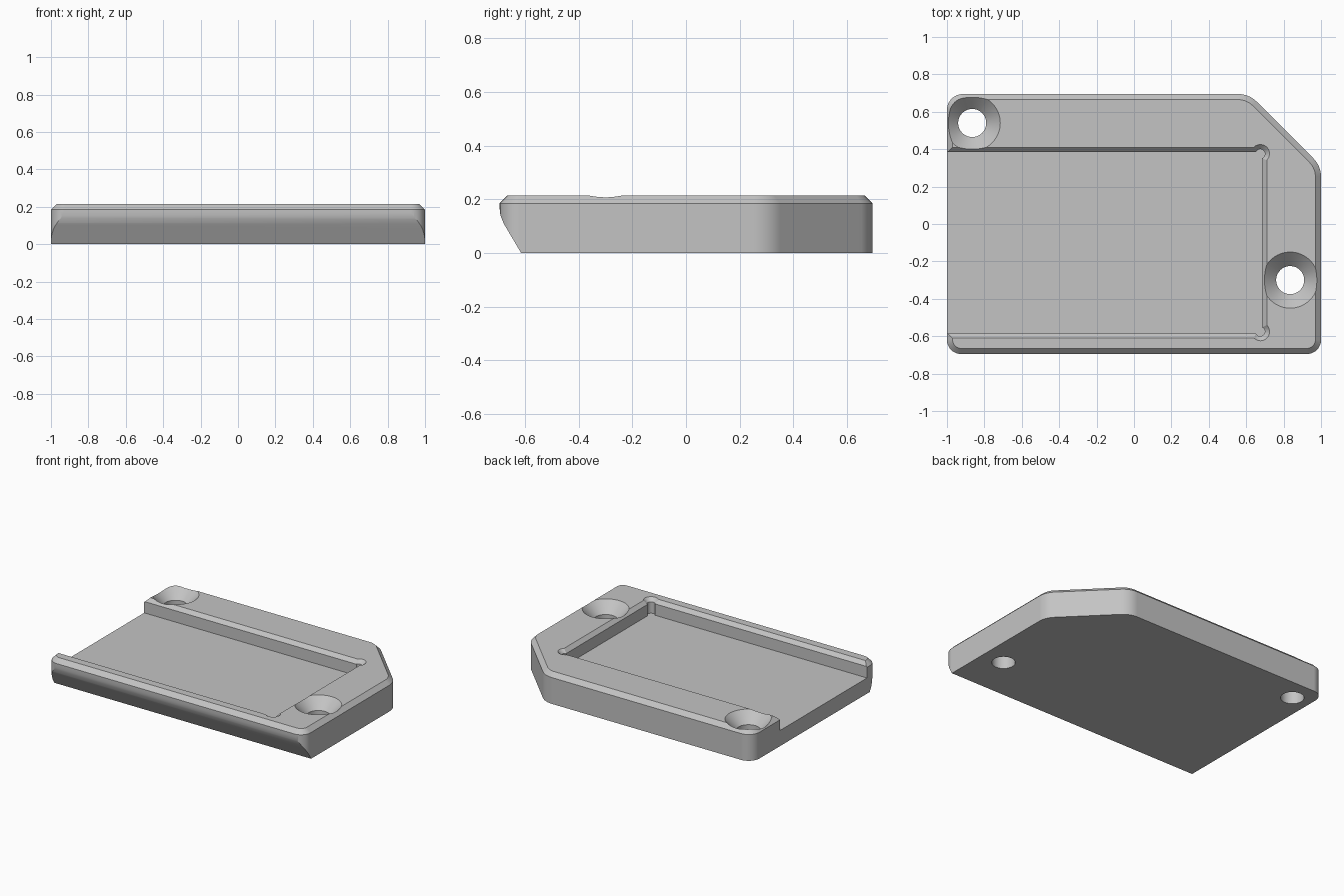
import bpy, bmesh, math
from mathutils import Vector

default = bpy.data.objects.get("Cube")
if default:
    bpy.data.objects.remove(default, do_unlink=True)

TOP, FLOOR, CHAMFER = 0.215, 0.11, 0.03

grey = bpy.data.materials.new("plain grey")
grey.use_nodes = True
colour = (0.55, 0.55, 0.55, 1)
grey.diffuse_color = colour
grey.node_tree.nodes["Principled BSDF"].inputs["Base Color"].default_value = colour


def rounded(corners, inset=0.0, steps=8):
    """Counter-clockwise outline with filleted corners, moved inwards by inset."""
    pts = []
    for i, (x, y, r) in enumerate(corners):
        p = Vector((x, y))
        a = (p - Vector(corners[i - 1][:2])).normalized()
        b = (Vector(corners[(i + 1) % len(corners)][:2]) - p).normalized()
        n1, n2 = Vector((-a.y, a.x)), Vector((-b.y, b.x))
        mitre = (n1 + n2) / (1 + n1.dot(n2))
        centre, radius = p + mitre * r, r - inset
        start, turn = math.atan2(-n1.y, -n1.x), math.acos(n1.dot(n2))
        for k in range(steps + 1):
            t = start + turn * k / steps
            pts.append(centre + radius * Vector((math.cos(t), math.sin(t))))
    return pts


def circle(x, y, r, n=64):
    return [(x + r * math.cos(math.tau * k / n), y + r * math.sin(math.tau * k / n))
            for k in range(n)]


def stack(name, layers):
    """Closed solid through (z, outline) layers with matching point counts."""
    bm = bmesh.new()
    rings = [[bm.verts.new((p[0], p[1], z)) for p in pts] for z, pts in layers]
    for low, high in zip(rings, rings[1:]):
        for i in range(len(low)):
            bm.faces.new((low[i - 1], low[i], high[i], high[i - 1]))
    bm.faces.new(rings[0][::-1])
    bm.faces.new(rings[-1])
    bmesh.ops.recalc_face_normals(bm, faces=bm.faces)
    mesh = bpy.data.meshes.new(name)
    bm.to_mesh(mesh)
    bm.free()
    mesh.materials.append(grey)
    ob = bpy.data.objects.new(name, mesh)
    bpy.context.collection.objects.link(ob)
    return ob


# Plate with a clipped back corner and a chamfered top rim
corners = [(-1, -0.695, 0.075), (1, -0.695, 0.075), (1, 0.31, 0.14),
           (0.615, 0.695, 0.14), (-1, 0.695, 0.085)]
plate = stack("mounting_plate", [(0, rounded(corners)), (TOP - CHAMFER, rounded(corners)),
                                 (TOP, rounded(corners, CHAMFER))])

# Sloping undercut along the front, softened at the knee
bm = bmesh.new()
bm.from_mesh(plate.data)
knee = [(-0.615, 0), (-0.68, 0.11), (-0.692, 0.14), (-0.695, 0.165)]
for (y0, z0), (y1, z1) in zip(knee, knee[1:]):
    cut = bmesh.ops.bisect_plane(bm, geom=bm.verts[:] + bm.edges[:] + bm.faces[:],
                                 plane_co=(0, y0, z0), plane_no=(0, z0 - z1, y1 - y0),
                                 clear_outer=True)
    bmesh.ops.holes_fill(bm, edges=[e for e in bm.edges if e.is_boundary], sides=0)
bmesh.ops.recalc_face_normals(bm, faces=bm.faces)
bm.to_mesh(plate.data)
bm.free()


# Pocket open to one end, with round corner reliefs
def pocket_outline(o, steps=16):
    gap, r = 0.01 + o, 0.025 + o
    first, last = -math.acos(gap / r), math.pi - math.asin(gap / r)
    arc = []
    for k in range(steps + 1):
        t = first + (last - first) * k / steps
        arc.append((0.675 + r * math.cos(t), 0.475 + r * math.sin(t)))
    half = arc + [(-1.2, 0.485 + o)]
    mirrored = [(x, -y) for x, y in reversed(half)]
    return [(x, y - 0.1) for x, y in half + mirrored]


edge = 0.025
cutters = [stack("pocket_cutter", [(FLOOR, pocket_outline(0)),
                                   (TOP - edge, pocket_outline(0)),
                                   (TOP + edge, pocket_outline(2 * edge))])]

# Countersunk screw holes
for x, y in [(-0.865, 0.54), (0.835, -0.3)]:
    cutters.append(stack("screw_hole_cutter", [(-0.1, circle(x, y, 0.075)),
                                               (TOP - 0.075, circle(x, y, 0.075)),
                                               (TOP + 0.05, circle(x, y, 0.2))]))

bpy.ops.object.select_all(action="DESELECT")
bpy.context.view_layer.objects.active = plate
plate.select_set(True)
for cutter in cutters:
    mod = plate.modifiers.new("cut", "BOOLEAN")
    mod.operation, mod.solver, mod.object = "DIFFERENCE", "EXACT", cutter
    bpy.ops.object.modifier_apply(modifier=mod.name)
    bpy.data.objects.remove(cutter, do_unlink=True)

# Smooth fillets, crisp edges
bpy.ops.object.shade_smooth_by_angle(angle=math.radians(25))
normals = plate.modifiers.new("flat_faces", "WEIGHTED_NORMAL")
normals.keep_sharp = True
